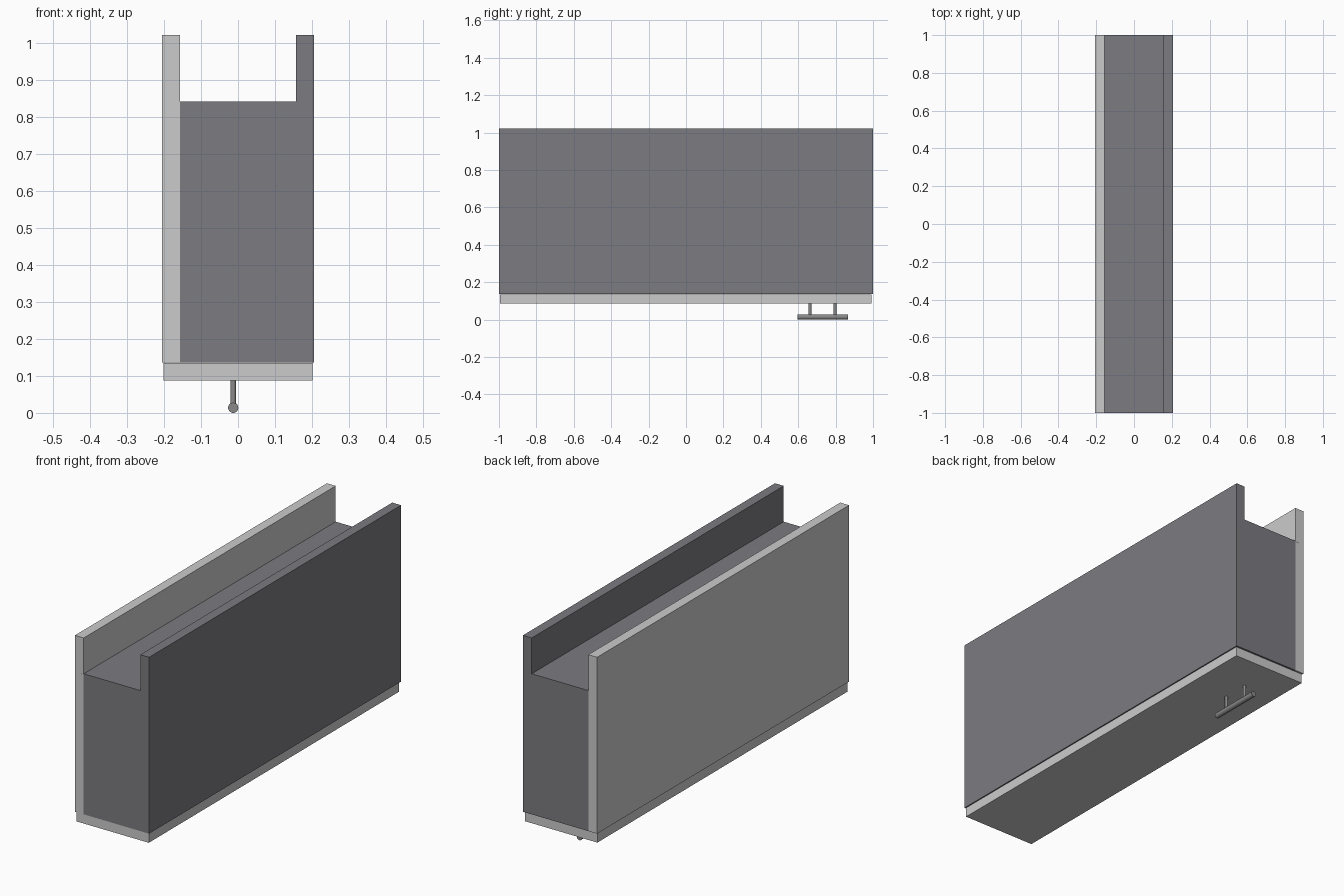
import bpy
from math import pi

if "Cube" in bpy.data.objects:
    bpy.data.objects.remove(bpy.data.objects["Cube"])

dark = bpy.data.materials.new("dark_laminate")
dark.diffuse_color = (0.2, 0.2, 0.22, 1)
dark.use_nodes = True
dark.node_tree.nodes["Principled BSDF"].inputs["Base Color"].default_value = dark.diffuse_color
steel = bpy.data.materials.new("handle_metal")
steel.diffuse_color = (0.25, 0.25, 0.25, 1)
steel.use_nodes = True
steel.node_tree.nodes["Principled BSDF"].inputs["Base Color"].default_value = steel.diffuse_color


def panel(name, lo, hi, mat=None):
    """Box spanning two opposite corners."""
    size = [b - a for a, b in zip(lo, hi)]
    mid = [(a + b) / 2 for a, b in zip(lo, hi)]
    bpy.ops.mesh.primitive_cube_add(size=1, location=mid)
    ob = bpy.context.object
    ob.name = name
    ob.scale = size
    bpy.ops.object.transform_apply(location=False, rotation=False, scale=True)
    if mat:
        ob.data.materials.append(mat)


def rod(name, radius, length, loc, rot=(0, 0, 0)):
    bpy.ops.mesh.primitive_cylinder_add(vertices=32, radius=radius, depth=length,
                                        location=loc, rotation=rot)
    ob = bpy.context.object
    ob.name = name
    ob.data.materials.append(steel)
    bpy.ops.object.shade_smooth_by_angle()


X, T, BOTTOM, TOP, BACK = 0.206, 0.049, 0.136, 1.022, 0.842

# Long side panels, one light and one dark
panel("left_side_panel", (-X, -1, BOTTOM), (-X + T, 1, TOP))
panel("right_side_panel", (X - T, -1, BOTTOM), (X, 1, TOP), dark)

# End panels closing the carcass
for name, s in (("front_end_panel", -1), ("rear_end_panel", 1)):
    y0, y1 = sorted((s, s * (1 - T)))
    panel(name, (-X + T, y0, BOTTOM), (X - T, y1, BACK - 0.004), dark)

# Thin backing board set into the side panels
panel("backing_board", (-0.175, -1, BACK - 0.007), (0.175, 1, BACK), dark)

# Door, slightly smaller than the carcass
panel("door", (-0.202, -0.995, 0.087), (0.201, 0.992, BOTTOM - 0.001))

# Bar handle on two posts
HX, R = -0.013, 0.0138
rod("handle_bar", R, 0.27, (HX, 0.73, R), (pi / 2, 0, 0))
for i, y in enumerate((0.663, 0.797)):
    rod(f"handle_post_{i + 1}", 0.0075, 0.075, (HX, y, 0.0525))
